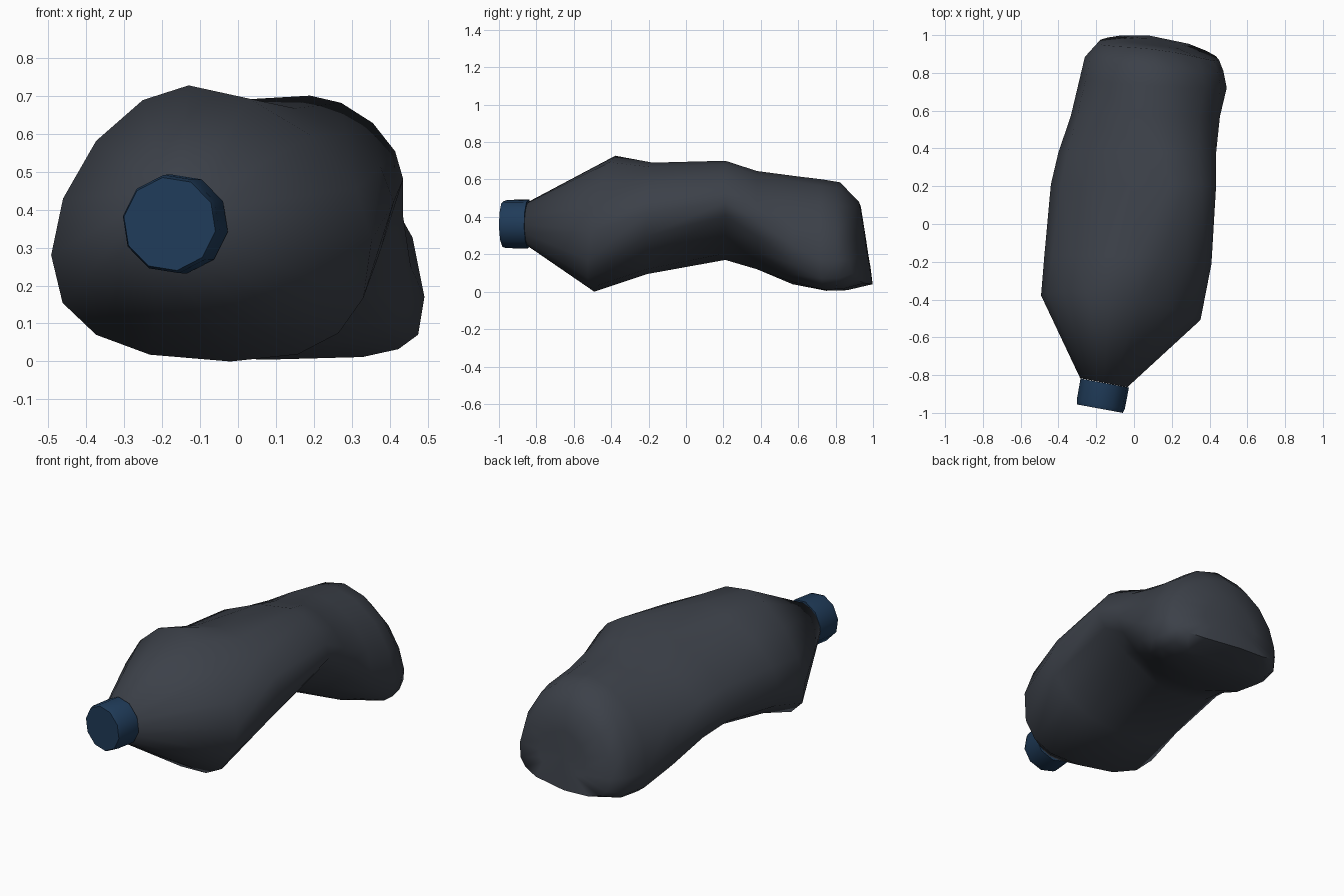
import bpy, bmesh, math
from mathutils import Vector

if "Cube" in bpy.data.objects:
    bpy.data.objects.remove(bpy.data.objects["Cube"])


def material(name, rgb):
    m = bpy.data.materials.new(name)
    m.diffuse_color = (*rgb, 1)
    m.use_nodes = True
    m.node_tree.nodes["Principled BSDF"].inputs["Base Color"].default_value = m.diffuse_color
    return m


grey = material("dark grey plastic", (0.045, 0.052, 0.066))
blue = material("navy cap", (0.014, 0.044, 0.100))


def finish(name, bm, mat, angle):
    bmesh.ops.recalc_face_normals(bm, faces=bm.faces)
    me = bpy.data.meshes.new(name)
    bm.to_mesh(me)
    bm.free()
    ob = bpy.data.objects.new(name, me)
    bpy.context.collection.objects.link(ob)
    me.materials.append(mat)
    bpy.ops.object.select_all(action='DESELECT')
    ob.select_set(True)
    bpy.context.view_layer.objects.active = ob
    bpy.ops.object.shade_smooth_by_angle(angle=math.radians(angle))
    return ob


def bridge(bm, loops):
    for a, b in zip(loops, loops[1:]):
        n = len(a)
        for i in range(n):
            j = (i + 1) % n
            bm.faces.new((a[i], a[j], b[j], b[i]))


# Crushed sections: y, slope by x, slope by z, left x/z, right x/z,
# top x/z, bottom x/z, squareness of the lower left and lower right
sections = [
    (-0.84, -0.19, 0.00, -0.285, 0.36, -0.035, 0.36, -0.16, 0.482, -0.16, 0.24, 2.0, 2.0),
    (-0.435, -0.16, 0.13, -0.492, 0.28, 0.352, 0.32, -0.13, 0.727, -0.02, 0.00, 2.4, 2.6),
    (-0.19, -0.05, 0.05, -0.475, 0.32, 0.41, 0.42, 0.02, 0.69, -0.03, 0.095, 2.4, 2.0),
    (0.21, 0.00, 0.00, -0.44, 0.33, 0.435, 0.48, 0.19, 0.70, -0.06, 0.17, 2.0, 1.35),
    (0.38, 0.00, 0.00, -0.40, 0.31, 0.435, 0.38, 0.15, 0.645, 0.02, 0.12, 2.3, 1.7),
    (0.57, 0.00, 0.00, -0.335, 0.24, 0.455, 0.25, 0.10, 0.62, 0.08, 0.04, 3.2, 2.6),
    (0.74, -0.06, -0.03, -0.288, 0.16, 0.491, 0.17, 0.10, 0.60, 0.08, 0.005, 4.0, 3.8),
    (0.84, -0.10, -0.06, -0.26, 0.16, 0.473, 0.17, 0.10, 0.585, 0.08, 0.008, 4.0, 3.8),
    (0.95, 0.00, 0.00, -0.19, 0.16, 0.45, 0.17, 0.10, 0.48, 0.08, 0.04, 3.4, 3.4),
]
SIDES = 16


def ring(y, sx, sz, xl, zl, xr, zr, xt, zt, xb, zb, sql, sqr):
    cx, cz = (xl + xr) / 2, (zt + zb) / 2
    top_sq = 1.75 if -0.6 < y < 0.5 else 1.9
    out = []
    for i in range(SIDES):
        a = 2 * math.pi * i / SIDES
        c, s = math.cos(a), math.sin(a)
        n = top_sq if s >= 0 else (sqr if c > 0 else sql)
        u, v = abs(c) ** (2 / n), abs(s) ** (2 / n)
        hx, hz = (xr, zr) if c > 0 else (xl, zl)
        vx, vz = (xt, zt) if s > 0 else (xb, zb)
        # quarter superellipse between the side point and the top/bottom point
        x = vx + (hx - vx) * u
        z = hz + (vz - hz) * v
        out.append(Vector((x, y + sx * (x - cx) + sz * (z - cz), z)))
    return out


def on_base(p):
    """Drop a point onto the leaning, bowed surface of the bottle's base."""
    return Vector((p.x, 0.966 - 0.16 * (p.z - 0.26) - 0.55 * p.x ** 2, p.z))


# Bottle body
bm = bmesh.new()
points = [ring(*s) for s in sections]
hub = Vector((0.11, 0, 0.22))
points[-1] = [on_base(p) for p in points[-1]]
points.append([on_base(p.lerp(hub, 0.5)) for p in points[-1]])
loops = [[bm.verts.new(p) for p in ps] for ps in points]
bridge(bm, loops)
bm.faces.new(loops[0])
tip = bm.verts.new(on_base(hub))
for i in range(SIDES):
    bm.faces.new((loops[-1][i], loops[-1][(i + 1) % SIDES], tip))
finish("bottle_body", bm, grey, 75)

# Screw cap with a softened front rim
axis = Vector((-0.18, -0.98, 0)).normalized()
side = axis.cross(Vector((0, 0, 1))).normalized()
back = Vector((-0.155, -0.842, 0.362))
bm = bmesh.new()
loops = []
for d, r in ((0.0, 0.132), (0.115, 0.131), (0.138, 0.124)):
    loops.append([])
    for k in range(10):
        t = 2 * math.pi * (k + 0.25) / 10
        p = back + axis * d + side * (r * math.cos(t))
        loops[-1].append(bm.verts.new(p + Vector((0, 0, r * math.sin(t)))))
bridge(bm, loops)
bm.faces.new(loops[0])
bm.faces.new(loops[-1])
finish("cap", bm, blue, 45)
